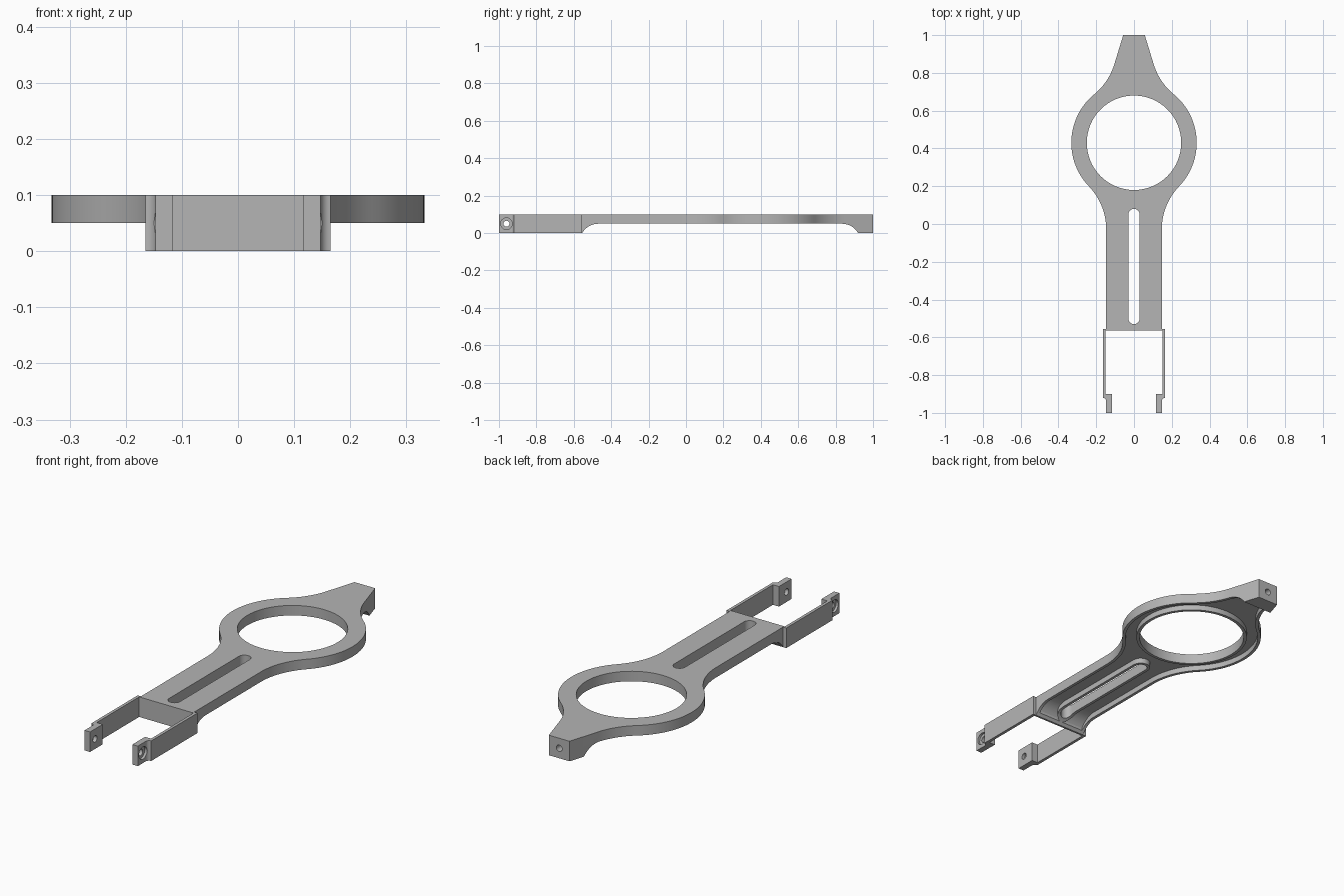
import bpy
import bmesh
from math import cos, sin, radians, degrees, atan2, sqrt

if "Cube" in bpy.data.objects:
    bpy.data.objects.remove(bpy.data.objects["Cube"], do_unlink=True)

RING_Y, RING_R, HOLE_R = 0.43, 0.332, 0.25
FILLET, HALF_W = 0.33, 0.147
TOP, RIM, POCKET = 0.1, 0.015, 0.027

grey = bpy.data.materials.new("plain_grey")
grey.diffuse_color = (0.46, 0.46, 0.46, 1)
grey.use_nodes = True
grey.node_tree.nodes["Principled BSDF"].inputs["Base Color"].default_value = (0.46, 0.46, 0.46, 1)


def arc(cx, cy, r, a0, a1, n=20):
    angles = [radians(a0 + (a1 - a0) * i / n) for i in range(n + 1)]
    return [(cx + r * cos(a), cy + r * sin(a)) for a in angles]


def prism(name, points, lo, hi, axis="z"):
    """Extrude a flat outline along an axis."""
    place = {"z": lambda a, b, h: (a, b, h),
             "x": lambda a, b, h: (h, a, b),
             "y": lambda a, b, h: (a, h, b)}[axis]
    bm = bmesh.new()
    face = bm.faces.new([bm.verts.new(place(a, b, lo)) for a, b in points])
    out = bmesh.ops.extrude_face_region(bm, geom=[face])
    moved = [v for v in out["geom"] if isinstance(v, bmesh.types.BMVert)]
    bmesh.ops.translate(bm, verts=moved, vec=place(0, 0, hi - lo))
    bmesh.ops.recalc_face_normals(bm, faces=bm.faces)
    mesh = bpy.data.meshes.new(name)
    bm.to_mesh(mesh)
    bm.free()
    mesh.materials.append(grey)
    obj = bpy.data.objects.new(name, mesh)
    bpy.context.collection.objects.link(obj)
    return obj


def combine(target, tool, operation="DIFFERENCE"):
    """Apply a boolean and discard the tool."""
    mod = target.modifiers.new("cut", "BOOLEAN")
    mod.operation, mod.object, mod.solver = operation, tool, "EXACT"
    bpy.ops.object.select_all(action="DESELECT")
    bpy.context.view_layer.objects.active = target
    target.select_set(True)
    bpy.ops.object.modifier_apply(modifier=mod.name)
    bpy.data.objects.remove(tool, do_unlink=True)


def flank(t):
    """Right edge of the handle, ring and tail, inset by t."""
    reach = RING_R + FILLET
    ax = HALF_W + FILLET
    ay = RING_Y - sqrt(reach ** 2 - ax ** 2)
    bx = 0.42
    by = RING_Y + sqrt(reach ** 2 - bx ** 2)
    low = degrees(atan2(ay - RING_Y, ax))
    high = degrees(atan2(by - RING_Y, bx))
    pts = arc(ax, ay, FILLET + t, 180, 180 + low, 16)
    pts += arc(0, RING_Y, RING_R - t, low, high, 32)[1:]
    pts += arc(bx, by, FILLET + t, 180 + high, 197, 12)[1:]
    x, y = pts[-1]
    pts.append((x - (1 - y) * sin(radians(17)) / cos(radians(17)), 1))
    return pts


def mirrored(half):
    return half + [(-x, y) for x, y in reversed(half)]


def underside(name, y0, y1, z, width=0.5):
    """Space below the plate, with a rounded ramp at each end."""
    r, run = 0.1, 0.0866
    front = arc(y0 + run, z - r, r, 150, 90, 10)
    back = arc(y1 - run, z - r, r, 90, 30, 10)
    return prism(name, [(y0, -0.1)] + front + back + [(y1, -0.1)], -width, width, "x")


def slot(name, r, lo, hi):
    return prism(name, arc(0, 0.05, r, 0, 180) + arc(0, -0.5, r, 180, 360), lo, hi)


def disc(name, r, lo, hi, cx=0, cy=0, axis="z", n=32):
    return prism(name, arc(cx, cy, r, 0, 360, n)[:-1], lo, hi, axis)


# Main outline with two fork arms and their stepped tips
fork = [(0.15, -0.565), (0.15, -0.9), (0.117, -0.9), (0.117, -1), (HALF_W, -1)]
shoulder = arc(0.165, -0.938, 0.018, 180, 90, 8)
frame = prism("fork_frame", mirrored(
    fork + shoulder + [(0.165, -0.555), (HALF_W, -0.555)] + flank(0)), 0, TOP)

# Thin the middle, leaving full height at the fork and tail
combine(frame, underside("underside_cutter", -0.555, 0.92, 0.05))

# Hollow underside with rims along the edges, ring opening and slot
pocket = prism("pocket_cutter", mirrored([(HALF_W - RIM, -0.6)] + flank(RIM)), -0.05, 0.09)
combine(pocket, underside("pocket_shape", -0.545, 0.905, 0.05 + POCKET), "INTERSECT")
combine(pocket, disc("opening_rim", HOLE_R + RIM, -0.2, 0.2, 0, RING_Y, n=64))
combine(pocket, slot("slot_rim", 0.03 + RIM, -0.2, 0.2))
combine(frame, pocket)

# Round opening and long slot
combine(frame, disc("opening_cutter", HOLE_R, -0.2, 0.2, 0, RING_Y, n=64))
combine(frame, slot("slot_cutter", 0.03, -0.2, 0.2))

# Pin holes with outer counterbores in the tips, and a bolt hole in the tail
combine(frame, disc("pin_cutter", 0.016, -0.3, 0.3, -0.96, 0.05, "x"))
for side in (-1, 1):
    a, b = sorted((side * 0.135, side * 0.3))
    combine(frame, disc("counterbore_cutter", 0.031, a, b, -0.96, 0.05, "x"))
combine(frame, disc("bolt_cutter", 0.016, 0.93, 1.1, 0, 0.05, "y"))

bpy.ops.object.select_all(action="DESELECT")
frame.select_set(True)
bpy.context.view_layer.objects.active = frame
bpy.ops.object.shade_smooth_by_angle(angle=radians(30))
